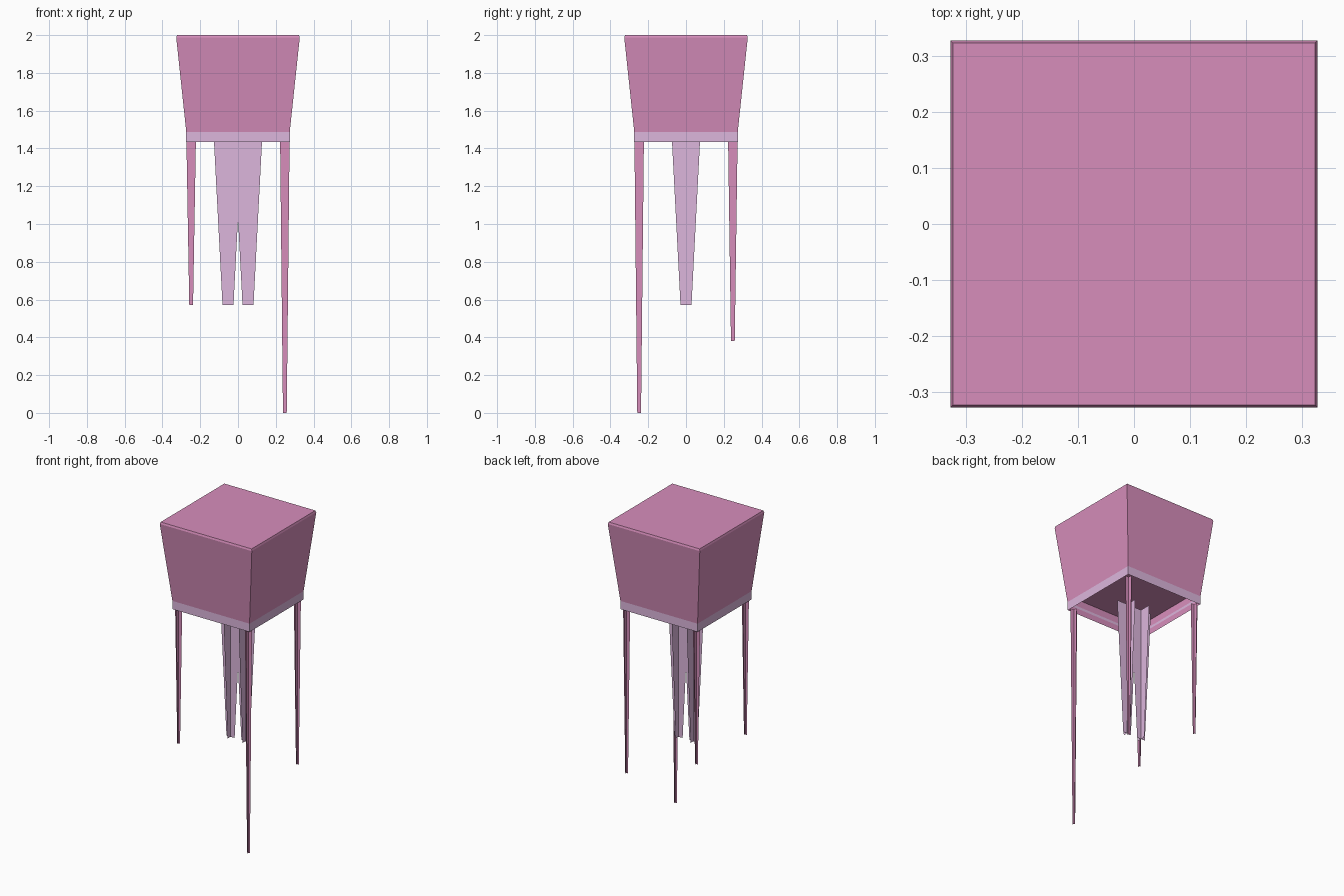
import bpy, bmesh

if "Cube" in bpy.data.objects:
    bpy.data.objects.remove(bpy.data.objects["Cube"])

def material(name, color):
    m = bpy.data.materials.new(name)
    m.diffuse_color = (*color, 1)
    m.use_nodes = True
    m.node_tree.nodes["Principled BSDF"].inputs["Base Color"].default_value = m.diffuse_color
    return m

PINK = material("pink", (0.68, 0.27, 0.50))
LAVENDER = material("lavender", (0.72, 0.47, 0.72))

def finish(name, bm, mat):
    mesh = bpy.data.meshes.new(name)
    bm.to_mesh(mesh)
    bm.free()
    mesh.materials.append(mat)
    obj = bpy.data.objects.new(name, mesh)
    bpy.context.collection.objects.link(obj)
    return obj

def square_shell(name, rings, mat, cap=False):
    """Open square shell through (half width, height) rings."""
    bm = bmesh.new()
    loops = [[bm.verts.new((sx * h, sy * h, z))
              for sx, sy in ((-1, -1), (1, -1), (1, 1), (-1, 1))] for h, z in rings]
    for a, b in zip(loops, loops[1:]):
        for i in range(4):
            j = (i + 1) % 4
            bm.faces.new((a[i], a[j], b[j], b[i]))
    if cap:
        bm.faces.new(loops[-1])
    return finish(name, bm, mat)

def crossed_leg(name, x, y, top, bottom, z_bottom, mat):
    """Two tapered flat blades crossing at right angles."""
    bm = bmesh.new()
    for dx, dy in ((1, 0), (0, 1)):
        bm.faces.new([bm.verts.new((x + dx * w, y + dy * w, z)) for w, z in
                      ((-bottom, z_bottom), (bottom, z_bottom), (top, BASE), (-top, BASE))])
    return finish(name, bm, mat)

BASE = 1.435

# Flared body with a thin chamfer round the top
square_shell("body", [(0.274, 1.488), (0.327, 1.988), (0.323, 2.0)], PINK, cap=True)

# Rim band, its inner lining and the recessed underside
square_shell("rim_band", [(0.274, BASE), (0.274, 1.488)], LAVENDER)
square_shell("rim_lining", [(0.271, BASE), (0.271, 1.47)], PINK)
bm = bmesh.new()
bm.faces.new([bm.verts.new((sx * 0.278, sy * 0.278, 1.535))
              for sx, sy in ((-1, -1), (-1, 1), (1, 1), (1, -1))])
finish("underside", bm, PINK)

# Corner legs of uneven length
for name, sx, sy, z in (("front_left_leg", -1, -1, 0.57), ("front_right_leg", 1, -1, 0.0),
                        ("back_left_leg", -1, 1, 0.57), ("back_right_leg", 1, 1, 0.38)):
    crossed_leg(name, sx * 0.248, sy * 0.248, 0.025, 0.010, z, PINK)

# Pair of broad central legs
for name, s in (("left_centre_leg", -1), ("right_centre_leg", 1)):
    crossed_leg(name, s * 0.053, 0, 0.074, 0.029, 0.57, LAVENDER)
